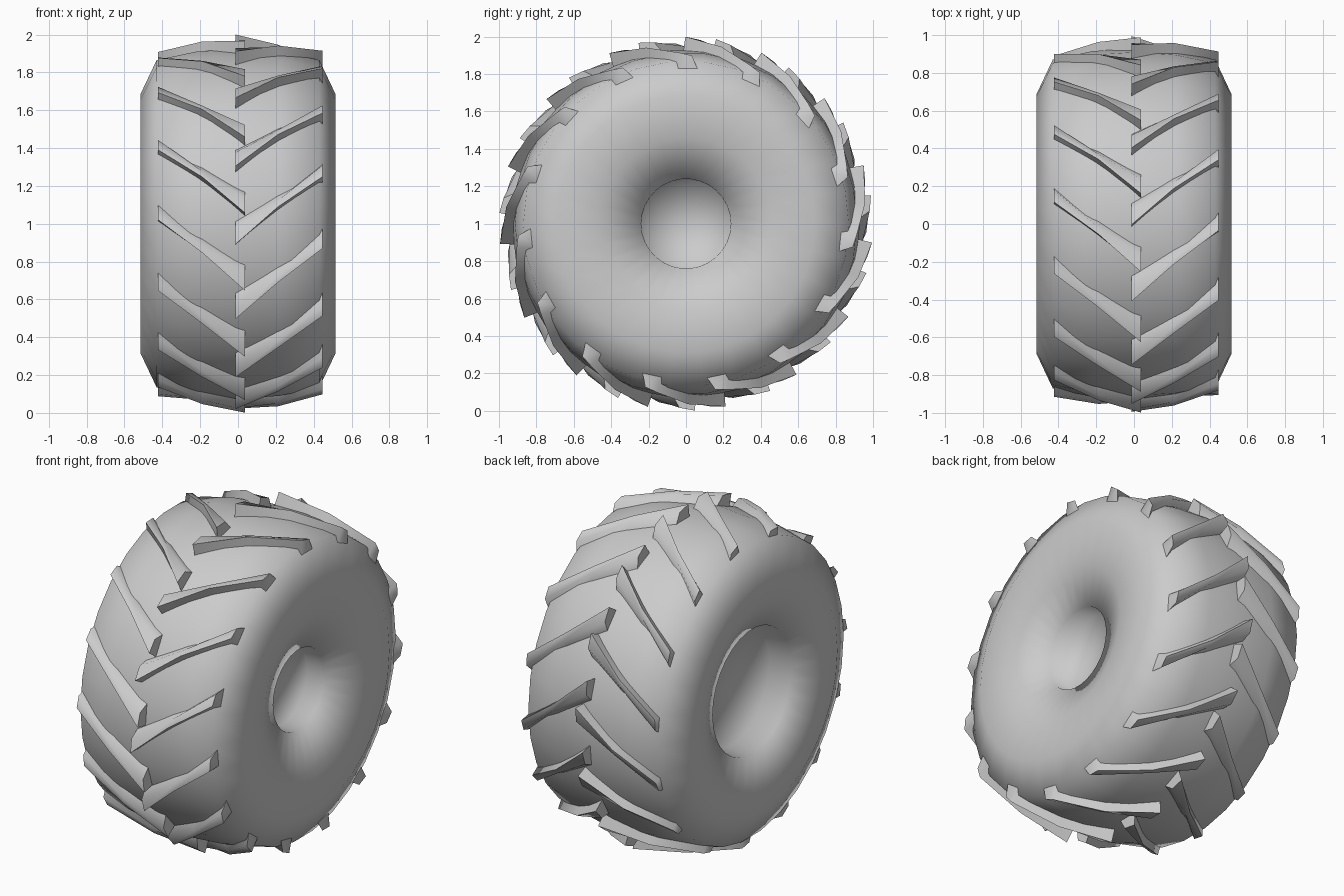
import bpy, bmesh
from math import sin, cos, radians, tau

cube = bpy.data.objects.get("Cube")
if cube:
    bpy.data.objects.remove(cube, do_unlink=True)

rubber = bpy.data.materials.new("grey rubber")
rubber.use_nodes = True
grey = (0.6, 0.6, 0.6, 1)
rubber.diffuse_color = grey
rubber.node_tree.nodes["Principled BSDF"].inputs["Base Color"].default_value = grey


def wheel_point(x, radius, angle):
    """Point on the wheel; angle 0 faces the front and grows upward."""
    return (x, -radius * cos(angle), 1 + radius * sin(angle))


def finish(bm, name):
    bmesh.ops.recalc_face_normals(bm, faces=bm.faces)
    mesh = bpy.data.meshes.new(name)
    bm.to_mesh(mesh)
    bm.free()
    mesh.materials.append(rubber)
    obj = bpy.data.objects.new(name, mesh)
    bpy.context.collection.objects.link(obj)
    bpy.ops.object.select_all(action='DESELECT')
    obj.select_set(True)
    bpy.context.view_layer.objects.active = obj
    return obj


# Tyre body: one profile turned about the axle, (x, radius)
SEGMENTS = 30
left_dish = [(0.29, 0.235), (0.4, 0.24), (0.485, 0.46)]
tread = [(0.515, 0.69), (0.43, 0.87), (0.22, 0.915), (0, 0.93),
         (-0.22, 0.915), (-0.43, 0.87), (-0.515, 0.69)]
right_dish = [(-0.5, 0.54), (-0.435, 0.37), (-0.3, 0.355)]

bm = bmesh.new()
rings = [[bm.verts.new(wheel_point(x, r, tau * i / SEGMENTS)) for i in range(SEGMENTS)]
         for x, r in left_dish + tread + right_dish]
for a, b in zip(rings, rings[1:]):
    for i in range(SEGMENTS):
        j = (i + 1) % SEGMENTS
        bm.faces.new((a[i], a[j], b[j], b[i]))
# Hub discs close both dishes
for ring in (rings[0], rings[-1]):
    x = ring[0].co.x
    centre = bm.verts.new((x, 0, 1))
    for i in range(SEGMENTS):
        bm.faces.new((ring[i], ring[(i + 1) % SEGMENTS], centre))
finish(bm, "tyre_body")
bpy.ops.object.shade_smooth()

# Tread lugs: stations of (x, base radius, top radius, start, end) in degrees
LUGS = 15
LUG_SHIFT = 0.012
stations = [(-0.025, 0.91, 1.0, -30, -21.5),
            (0.2, 0.89, 0.965, -18.5, -12.5),
            (0.435, 0.81, 0.915, -8, 0)]


def add_lug(bm, side, tip):
    sections = []
    for x, base, top, start, end in stations:
        corners = [(base, start), (top, start + 0.8), (top - 0.015, end - 3), (base, end)]
        sections.append([bm.verts.new(wheel_point(side * x + LUG_SHIFT, r, radians(tip + a)))
                         for r, a in corners])
    for a, b in zip(sections, sections[1:]):
        for i in range(4):
            j = (i + 1) % 4
            bm.faces.new((a[i], a[j], b[j], b[i]))
    bm.faces.new(sections[0])
    bm.faces.new(sections[-1])


for name, side, phase in (("left_tread_lugs", 1, -1), ("right_tread_lugs", -1, 8.5)):
    bm = bmesh.new()
    for k in range(LUGS):
        add_lug(bm, side, phase + k * 360 / LUGS)
    finish(bm, name)
    bpy.ops.object.shade_smooth_by_angle(angle=radians(60))
